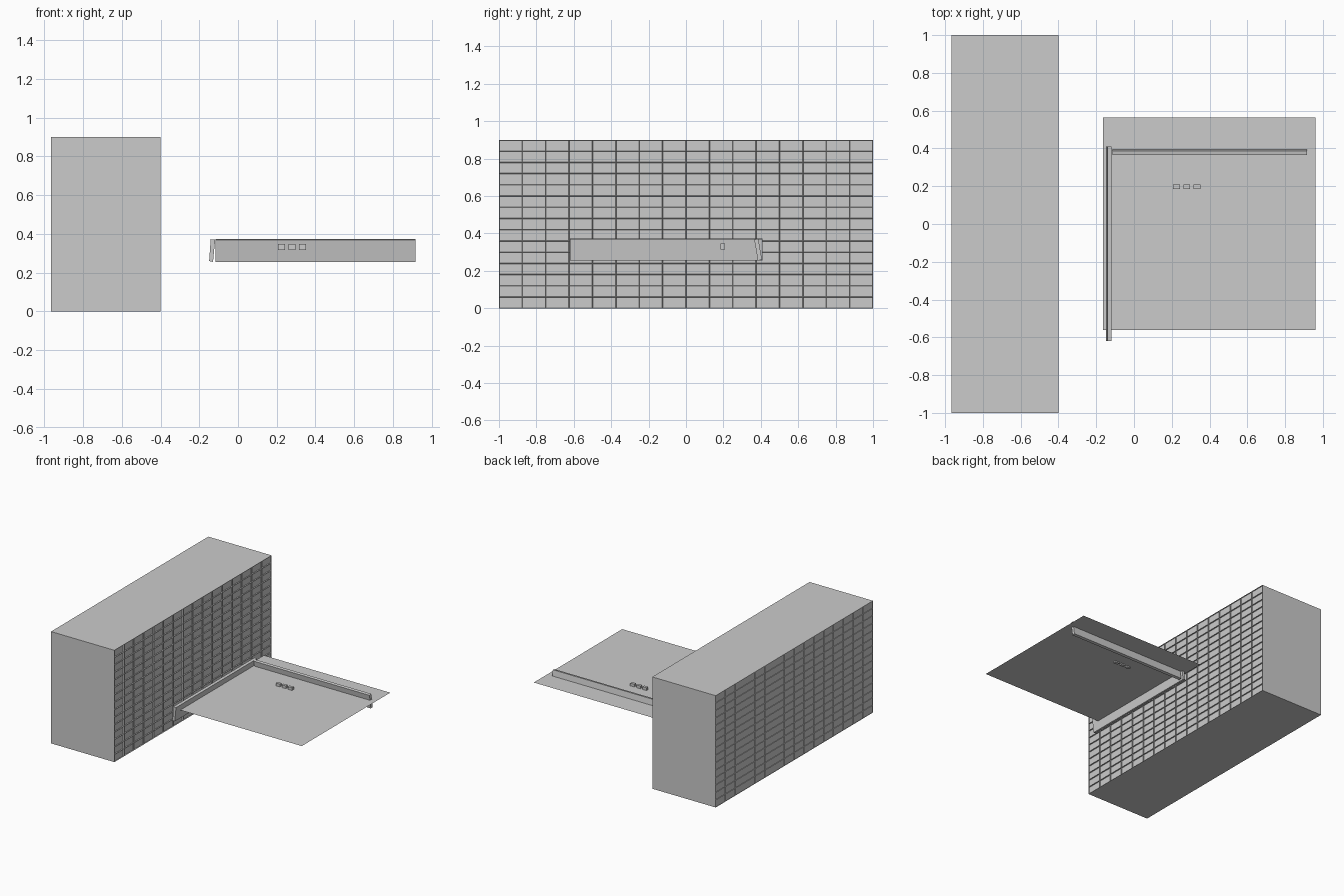
import bpy, bmesh
from mathutils import Vector

if "Cube" in bpy.data.objects:
    bpy.data.objects.remove(bpy.data.objects["Cube"])


def finish(name, bm):
    bmesh.ops.recalc_face_normals(bm, faces=bm.faces)
    mesh = bpy.data.meshes.new(name)
    bm.to_mesh(mesh)
    bm.free()
    obj = bpy.data.objects.new(name, mesh)
    bpy.context.collection.objects.link(obj)
    return obj


def box_bm(lo, hi):
    bm = bmesh.new()
    bmesh.ops.create_cube(bm, size=1)
    lo, hi = Vector(lo), Vector(hi)
    for v in bm.verts:
        v.co = Vector(((lo[i] + hi[i]) / 2 + v.co[i] * (hi[i] - lo[i]) for i in range(3)))
    return bm


def slab(name, profile, start, end, to_world):
    """Extrude a leaning cross-section between two positions."""
    bm = bmesh.new()
    a = [bm.verts.new(to_world(p, z, start)) for p, z in profile]
    b = [bm.verts.new(to_world(p, z, end)) for p, z in profile]
    bm.faces.new(a)
    bm.faces.new(b[::-1])
    n = len(profile)
    for i in range(n):
        j = (i + 1) % n
        bm.faces.new((a[i], a[j], b[j], b[i]))
    return finish(name, bm)


# Tall block with a shallow grid of cells on both long faces
COLS, ROWS = 16, 15
bm = box_bm((-0.965, -1, 0), (-0.40, 1, 0.90))
cuts = [((0, -1 + 2 * i / COLS, 0), (0, 1, 0)) for i in range(1, COLS)]
cuts += [((0, 0, 0.9 * i / ROWS), (0, 0, 1)) for i in range(1, ROWS)]
for co, no in cuts:
    bmesh.ops.bisect_plane(bm, geom=bm.verts[:] + bm.edges[:] + bm.faces[:],
                           plane_co=co, plane_no=no)
bm.normal_update()
front = [f for f in bm.faces if f.normal.x > 0.9]
back = [f for f in bm.faces if f.normal.x < -0.9]
bmesh.ops.inset_individual(bm, faces=front, thickness=0.003, depth=-0.008)
bmesh.ops.inset_individual(bm, faces=back, thickness=0.002, depth=-0.003)
finish("cell_block", bm)

# Thin square table sheet
bm = bmesh.new()
bm.faces.new([bm.verts.new((x, y, 0.325)) for x, y in
              ((-0.165, -0.56), (0.96, -0.56), (0.96, 0.565), (-0.165, 0.565))])
finish("table_sheet", bm)

# Two leaning rails along the table edges
slab("back_rail", [(0.384, 0.255), (0.406, 0.259), (0.387, 0.372), (0.365, 0.368)],
     -0.115, 0.915, lambda p, z, t: (t, p, z))
slab("side_rail", [(-0.149, 0.259), (-0.129, 0.255), (-0.118, 0.369), (-0.141, 0.372)],
     -0.62, 0.41, lambda p, z, t: (p, t, z))

# Three small blocks set into the sheet
for i in range(3):
    x = 0.225 + 0.054 * i
    finish(f"small_block_{i + 1}",
           box_bm((x - 0.018, 0.185, 0.315), (x + 0.018, 0.208, 0.347)))
